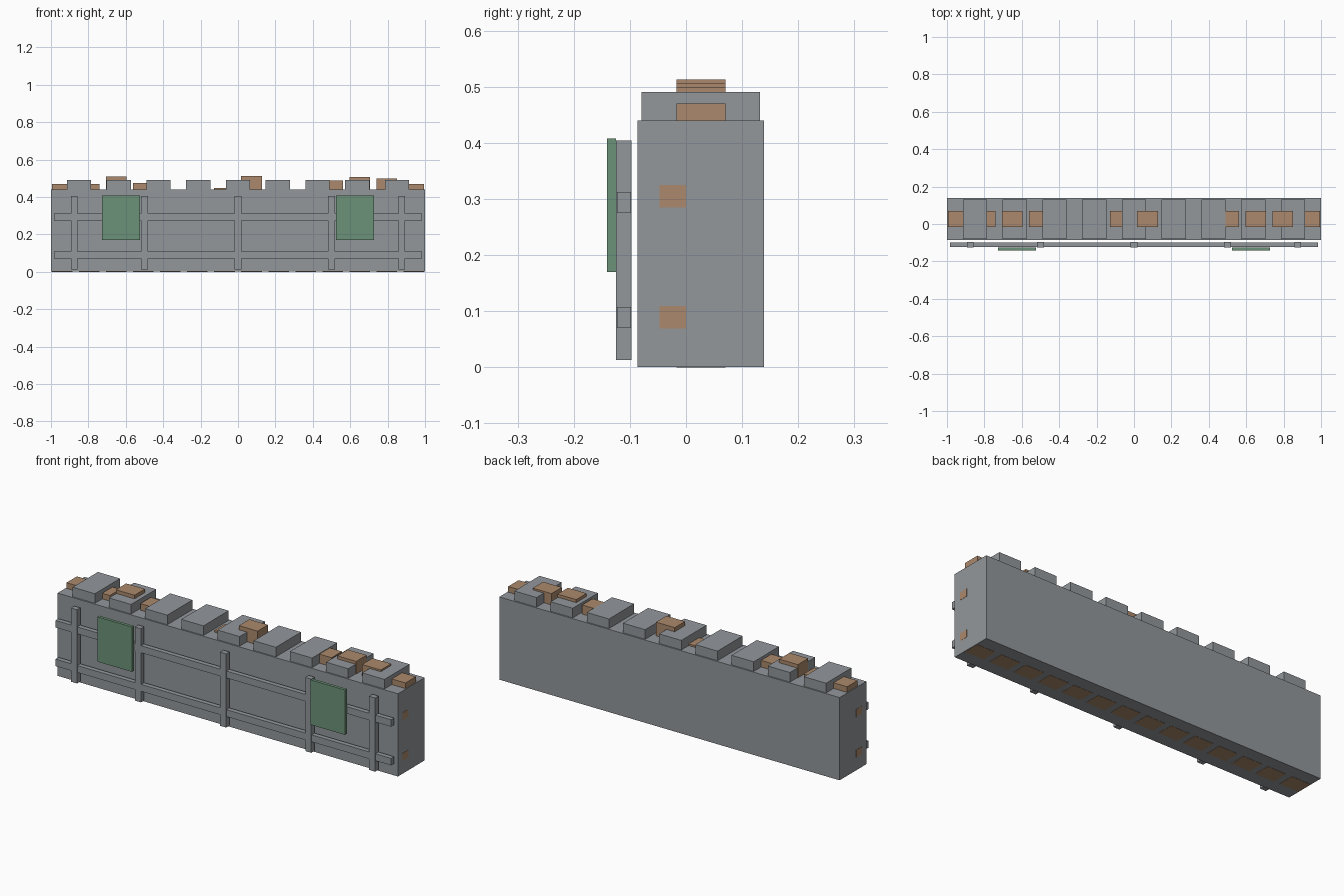
import bpy
import bmesh
from mathutils import Vector

default = bpy.data.objects.get("Cube")
if default:
    bpy.data.objects.remove(default, do_unlink=True)


def make_material(name, rgb):
    mat = bpy.data.materials.new(name)
    mat.use_nodes = True
    color = (*rgb, 1.0)
    mat.diffuse_color = color
    mat.node_tree.nodes["Principled BSDF"].inputs["Base Color"].default_value = color
    return mat


stone = make_material("grey stone", (0.29, 0.31, 0.33))
earth = make_material("brown earth", (0.41, 0.25, 0.15))
cloth = make_material("green panel", (0.15, 0.29, 0.19))


def box(name, mat, x, y, z):
    """Add a box from its (min, max) range on each axis."""
    low, high = Vector((x[0], y[0], z[0])), Vector((x[1], y[1], z[1]))
    centre, size = (low + high) / 2, high - low
    bm = bmesh.new()
    bmesh.ops.create_cube(bm, size=1)
    bmesh.ops.scale(bm, vec=size, verts=bm.verts)
    mesh = bpy.data.meshes.new(name)
    bm.to_mesh(mesh)
    bm.free()
    mesh.materials.append(mat)
    obj = bpy.data.objects.new(name, mesh)
    obj.location = centre
    bpy.context.collection.objects.link(obj)
    return obj


def around(centre, width):
    return (centre - width / 2, centre + width / 2)


# Main wall, a hair short of the cores that show at its ends and underside
box("wall", stone, (-0.999, 0.999), (-0.086, 0.139), (0.001, 0.44))

# Evenly spaced battlements
for i in range(9):
    x = (i - 4) * 0.2125
    box(f"battlement_{i + 1}", stone, around(x, 0.13), (-0.079, 0.132), (0.43, 0.491))

# Earth fill columns of uneven height, some hidden below the wall top
tops = [0.47, 0.47, 0.51, 0.475, 0.43, 0.43, 0.449,
        0.513, 0.43, 0.43, 0.488, 0.507, 0.5, 0.47]
for i, top in enumerate(tops):
    x = (i - 6.5) * 0.1446
    box(f"fill_column_{i + 1}", earth, around(x, 0.11), (-0.017, 0.07), (0, top))

# Long ties through the wall and the matching scaffold rails
for label, z in (("lower", 0.089), ("upper", 0.305)):
    box(f"{label}_tie", earth, (-1, 1), (-0.047, 0), around(z, 0.04))
for label, z in (("lower", 0.089), ("upper", 0.294)):
    box(f"{label}_rail", stone, (-0.985, 0.985), (-0.123, -0.098), around(z, 0.037))

# Scaffold posts
for i, x in enumerate((-0.875, -0.5, 0, 0.5, 0.875)):
    box(f"post_{i + 1}", stone, around(x, 0.035), (-0.125, -0.097), (0.013, 0.404))

# Hanging panels
for side, x in (("right", -0.625), ("left", 0.625)):
    box(f"{side}_panel", cloth, around(x, 0.203), (-0.141, -0.125), (0.17, 0.408))
